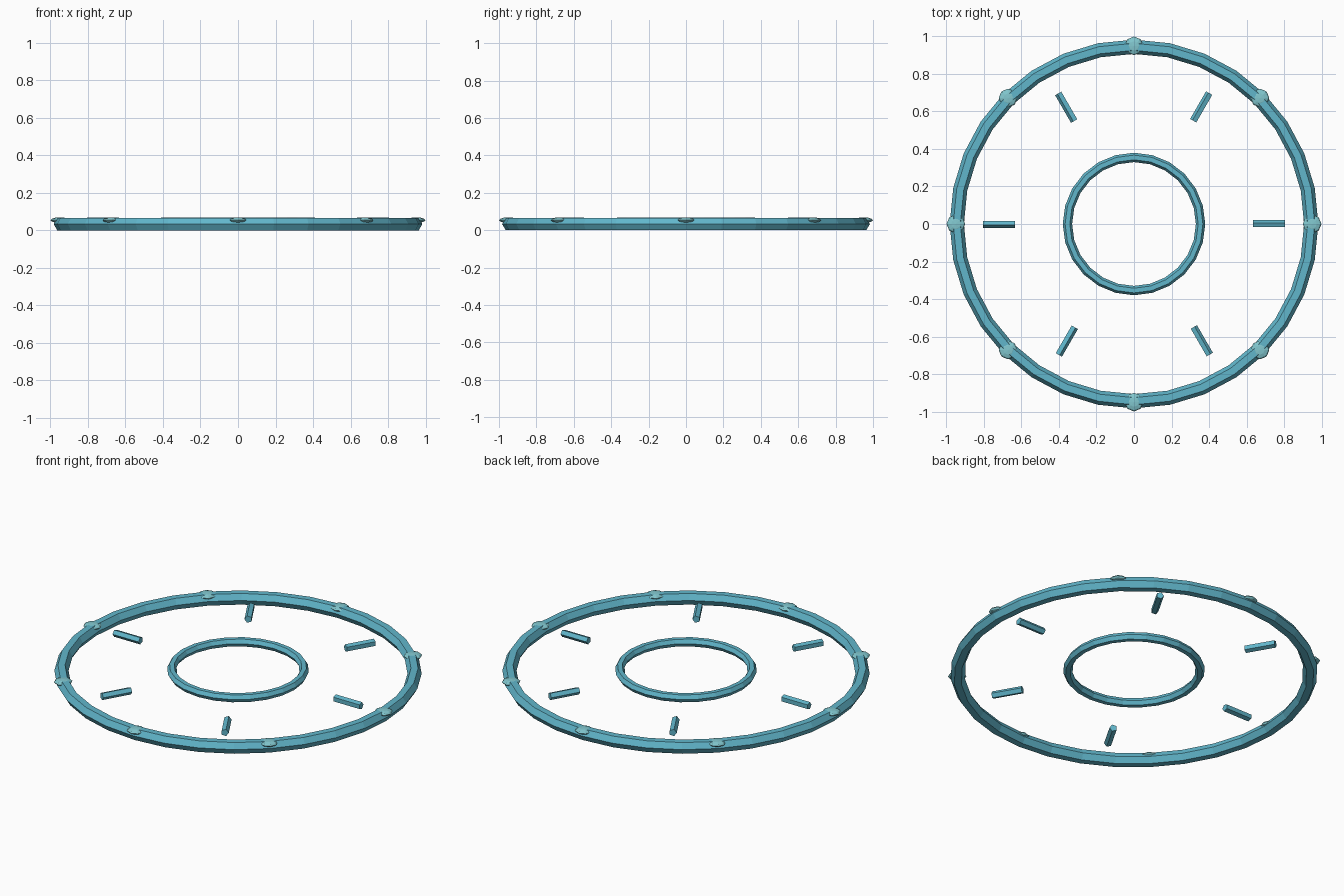
import bpy
from math import pi, sin, cos, radians
from mathutils import Matrix

if "Cube" in bpy.data.objects:
    bpy.data.objects.remove(bpy.data.objects["Cube"])


def material(name, color):
    m = bpy.data.materials.new(name)
    m.diffuse_color = color
    m.use_nodes = True
    m.node_tree.nodes["Principled BSDF"].inputs["Base Color"].default_value = m.diffuse_color
    return m


teal = material("teal", (0.12, 0.47, 0.60, 1))
pale_teal = material("pale_teal", (0.22, 0.57, 0.62, 1))


def finish(name, mat):
    ob = bpy.context.object
    ob.name = name
    ob.data.materials.append(mat)
    return ob


def ring(name, radius, thickness, segments, z):
    bpy.ops.mesh.primitive_torus_add(
        major_radius=radius, minor_radius=thickness,
        major_segments=segments, minor_segments=6, location=(0, 0, z))
    finish(name, teal)


# Outer and inner hexagonal-section rings
ring("outer_ring", 0.945, 0.038, 32, 0.033)
ring("inner_ring", 0.355, 0.025, 24, 0.047)

# Flattened beads on the outer ring
for i in range(8):
    a = i * pi / 4
    bpy.ops.mesh.primitive_uv_sphere_add(
        segments=8, ring_count=6, radius=0.05,
        location=(0.95 * cos(a), 0.95 * sin(a), 0.054))
    bead = finish(f"bead_{i + 1}", pale_teal)
    bead.scale.z = 0.3

# Radial five-sided rods between the rings
for i in range(6):
    a = radians(60 * i)
    bpy.ops.mesh.primitive_cylinder_add(vertices=5, radius=0.021, depth=0.17)
    rod = finish(f"rod_{i + 1}", teal)
    rod.matrix_world = (Matrix.Rotation(a, 4, 'Z')
                        @ Matrix.Translation((0.72, 0, 0.049))
                        @ Matrix.Rotation(pi / 2, 4, 'Y'))
